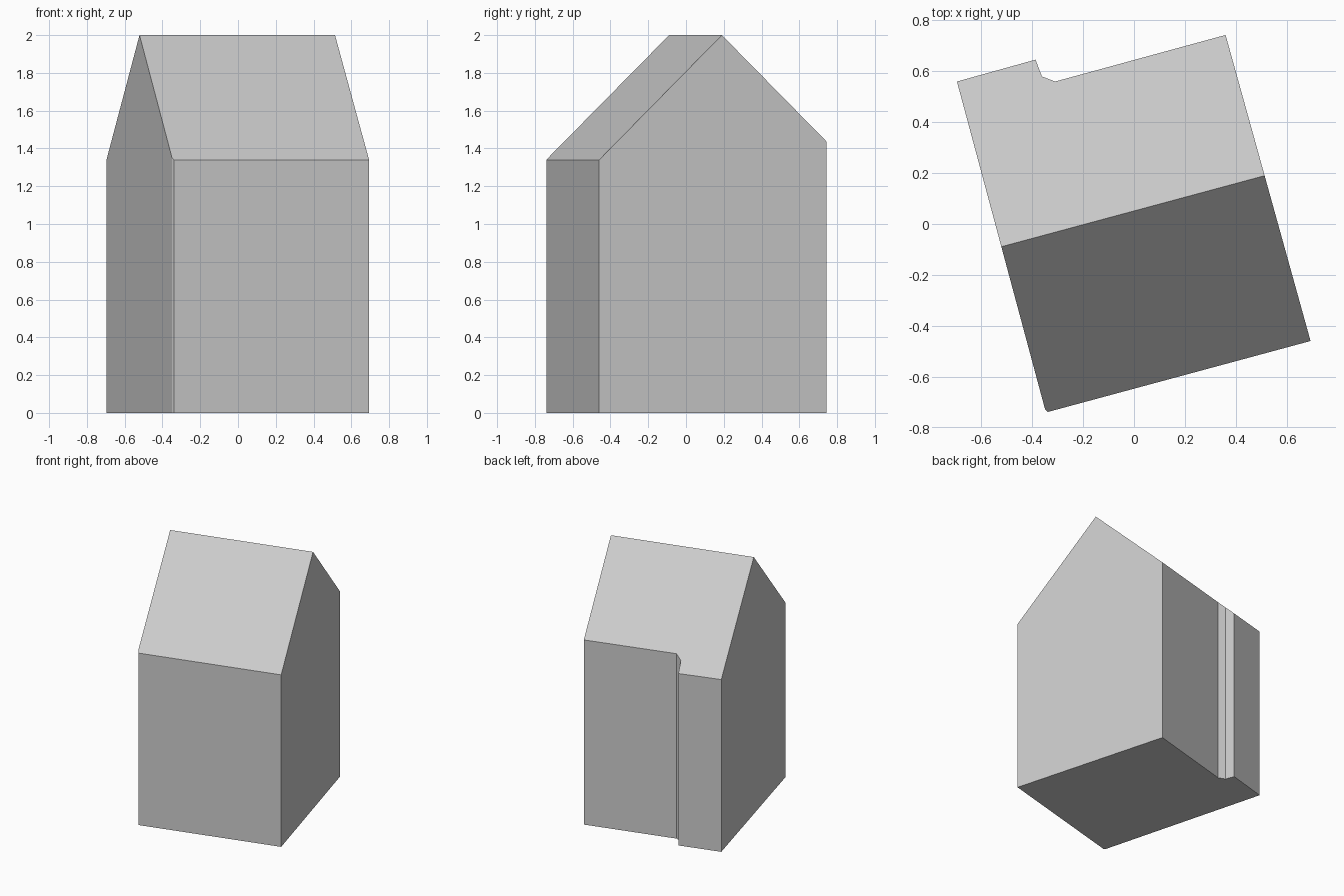
import bpy
import bmesh
from math import radians
from mathutils import Vector, Matrix

cube = bpy.data.objects.get("Cube")
if cube:
    bpy.data.objects.remove(cube, do_unlink=True)

# Single light grey for the whole building
grey = bpy.data.materials.new("light_grey")
grey.use_nodes = True
grey.diffuse_color = (0.6, 0.6, 0.6, 1)
grey.node_tree.nodes["Principled BSDF"].inputs["Base Color"].default_value = (0.6, 0.6, 0.6, 1)

RIDGE_Z = 2.0
SLOPE = 0.98
RIDGE_POINT = Vector((-0.005, 0.05, RIDGE_Z))
TURN = Matrix.Rotation(radians(15.1), 3, 'Z')

# Ground plan, counter-clockwise, with a clipped front corner and a stepped back wall
PLAN = [(-0.339, -0.739), (0.694, -0.46), (0.36, 0.743), (-0.31, 0.56),
        (-0.362, 0.58), (-0.387, 0.646), (-0.696, 0.56), (-0.35, -0.727)]


def cut_roof(bm, side):
    """Slice off everything above one roof slope and close the opening."""
    normal = TURN @ Vector((0, side * SLOPE, 1)).normalized()
    cut = bmesh.ops.bisect_plane(bm, geom=bm.verts[:] + bm.edges[:] + bm.faces[:],
                                 plane_co=RIDGE_POINT, plane_no=normal,
                                 clear_outer=True)
    rim = [e for e in cut["geom_cut"]
           if isinstance(e, bmesh.types.BMEdge) and e.is_boundary]
    bmesh.ops.edgeloop_fill(bm, edges=rim)


# Walls: the plan raised past the ridge, then trimmed by the two slopes
bm = bmesh.new()
floor = bm.faces.new([bm.verts.new((x, y, 0)) for x, y in PLAN])
raised = bmesh.ops.extrude_face_region(bm, geom=[floor], use_keep_orig=True)
top = [v for v in raised["geom"] if isinstance(v, bmesh.types.BMVert)]
bmesh.ops.translate(bm, verts=top, vec=(0, 0, RIDGE_Z + 1))
for side in (-1, 1):
    cut_roof(bm, side)
bmesh.ops.recalc_face_normals(bm, faces=bm.faces[:])

mesh = bpy.data.meshes.new("gabled_house")
bm.to_mesh(mesh)
bm.free()
mesh.materials.append(grey)
house = bpy.data.objects.new("gabled_house", mesh)
bpy.context.collection.objects.link(house)
